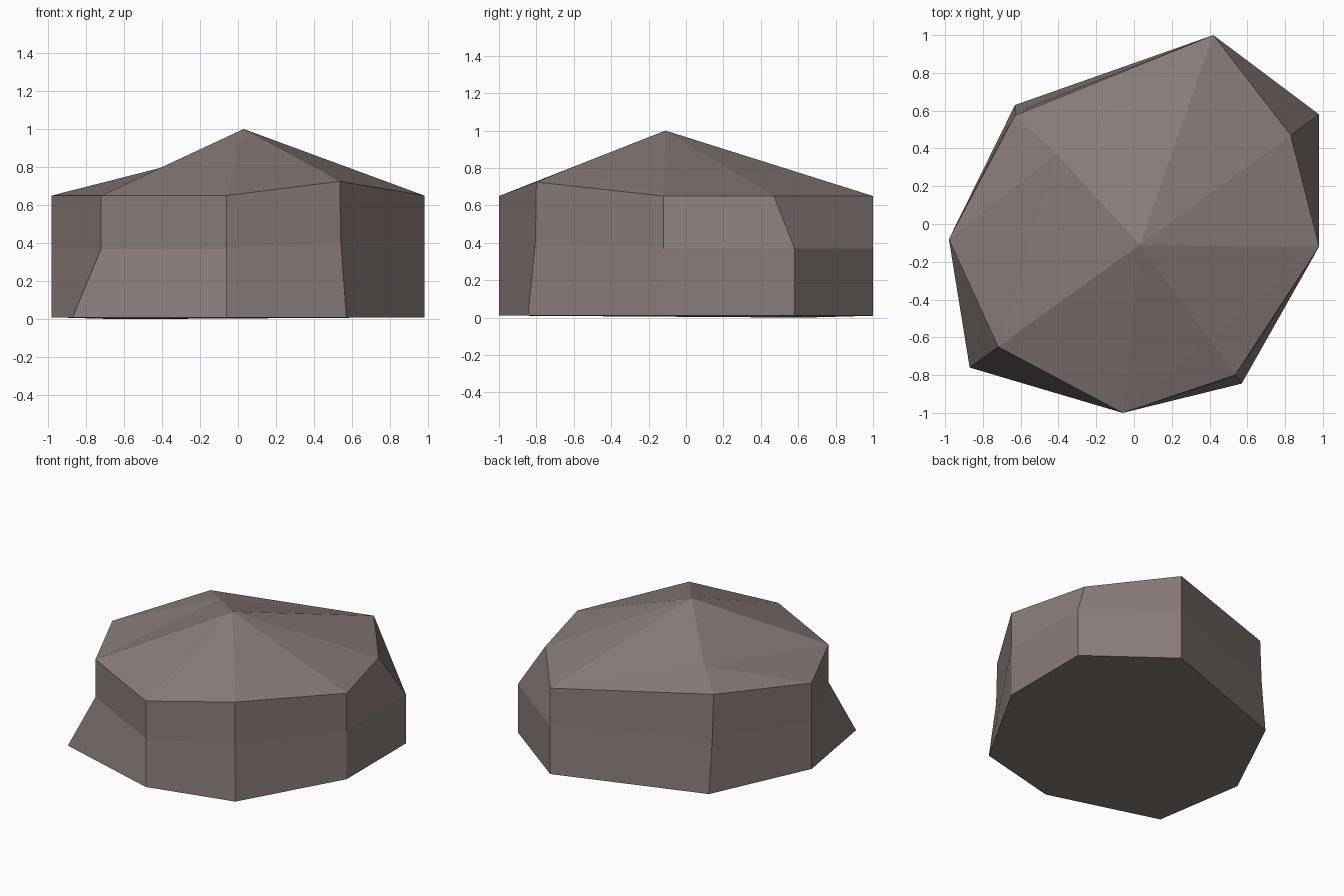
import bpy, bmesh

if "Cube" in bpy.data.objects:
    bpy.data.objects.remove(bpy.data.objects["Cube"])

# Outline corners, clockwise from the back: (bottom, middle, top)
def straight(x, y):
    return [(x, y, 0.01), (x, y, 0.37), (x, y, 0.65)]

columns = [
    straight(0.42, 1.0),
    [(0.98, 0.58, 0.01), (0.98, 0.58, 0.37), (0.83, 0.47, 0.65)],
    straight(0.98, -0.12),
    [(0.57, -0.845, 0.01), (0.54, -0.805, 0.41), (0.535, -0.80, 0.725)],
    straight(-0.06, -1.0),
    [(-0.87, -0.76, 0.01), (-0.72, -0.65, 0.37), (-0.72, -0.65, 0.65)],
    straight(-0.98, -0.08),
    [(-0.63, 0.63, 0.0), (-0.63, 0.59, 0.40), (-0.63, 0.575, 0.722)],
]

bm = bmesh.new()
rings = [[bm.verts.new(c[k]) for c in columns] for k in range(3)]

# Side walls in two bands
for low, high in zip(rings, rings[1:]):
    for i in range(8):
        j = (i + 1) % 8
        bm.faces.new((low[j], low[i], high[i], high[j]))

# Underside
bm.faces.new(rings[0])

# Faceted cap: peak and two shoulder points
A, B, C, D, E, F, G, H = rings[2]
peak = bm.verts.new((0.03, -0.11, 1.0))
front = bm.verts.new((0.40, -0.61, 0.803))
back = bm.verts.new((-0.41, 0.37, 0.795))
for tri in [(peak, F, E), (peak, E, front), (peak, front, C), (peak, C, B),
            (peak, B, A), (peak, A, back), (peak, back, F), (F, back, G),
            (front, E, D), (front, D, C), (back, A, H), (back, H, G)]:
    bm.faces.new(tri)
bmesh.ops.recalc_face_normals(bm, faces=bm.faces[:])

mesh = bpy.data.meshes.new("rock")
bm.to_mesh(mesh)
bm.free()
rock = bpy.data.objects.new("rock", mesh)
bpy.context.collection.objects.link(rock)

# Stone colour
stone = bpy.data.materials.new("brown grey stone")
stone.diffuse_color = (0.25, 0.203, 0.193, 1)
stone.use_nodes = True
stone.node_tree.nodes["Principled BSDF"].inputs["Base Color"].default_value = stone.diffuse_color
mesh.materials.append(stone)
